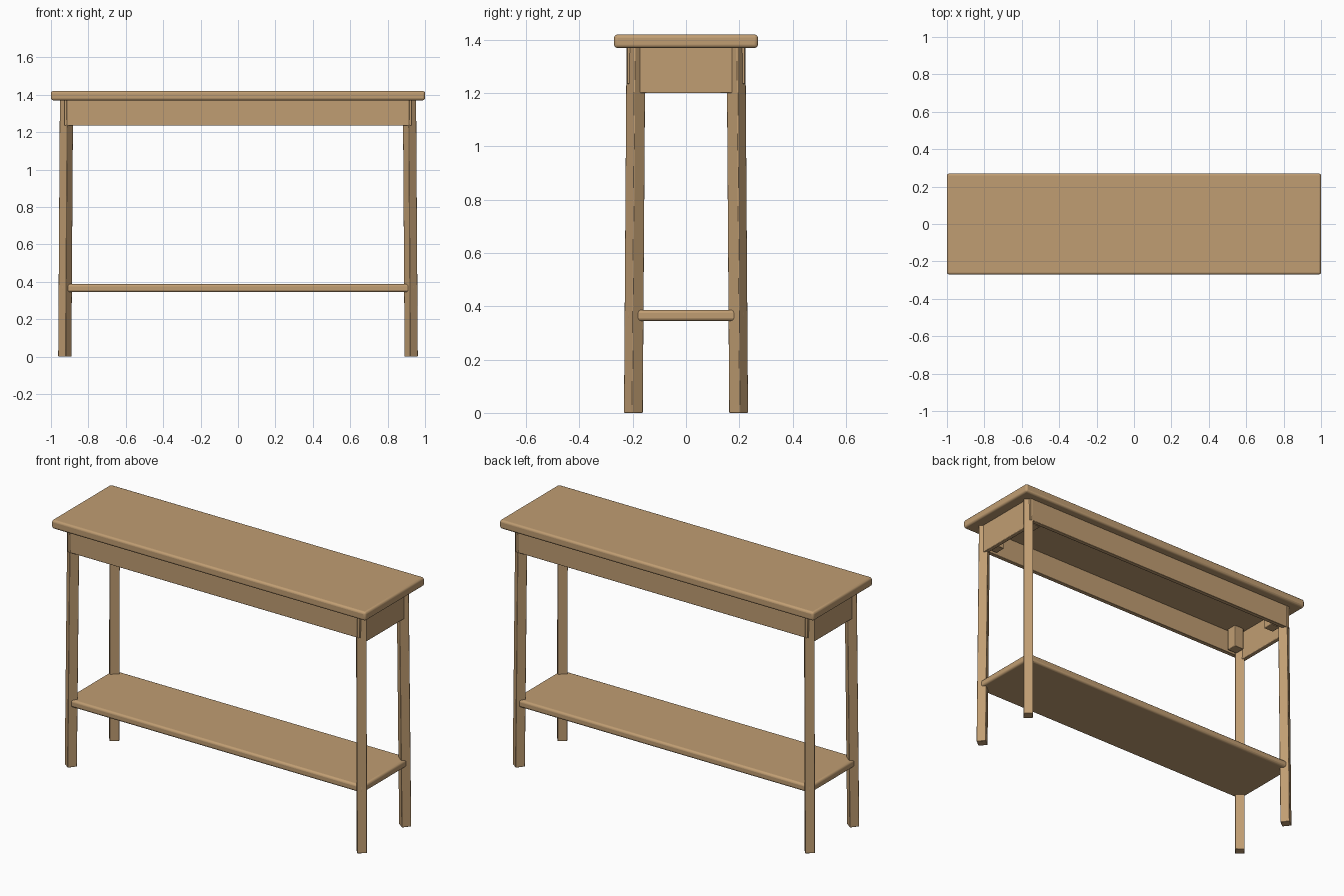
import bpy, bmesh
from math import radians
from mathutils import Matrix, Vector

if "Cube" in bpy.data.objects:
    bpy.data.objects.remove(bpy.data.objects["Cube"])

wood = bpy.data.materials.new("wood")
wood.diffuse_color = (0.53, 0.34, 0.17, 1)
wood.use_nodes = True
wood.node_tree.nodes["Principled BSDF"].inputs["Base Color"].default_value = wood.diffuse_color


def finish(obj, bevel, segments):
    obj.data.materials.append(wood)
    mod = obj.modifiers.new("soft_edges", 'BEVEL')
    mod.width, mod.segments = bevel, segments
    bpy.ops.object.select_all(action='DESELECT')
    obj.select_set(True)
    bpy.context.view_layer.objects.active = obj
    bpy.ops.object.shade_smooth_by_angle(angle=radians(35))


def box(name, x, y, z, bevel=0.003, segments=2):
    """Box from (min, max) ranges on each axis."""
    bm = bmesh.new()
    bmesh.ops.create_cube(bm, size=1)
    for v in bm.verts:
        v.co = Vector([(a + b) / 2 + c * abs(b - a) for (a, b), c in zip((x, y, z), v.co)])
    mesh = bpy.data.meshes.new(name)
    bm.to_mesh(mesh)
    bm.free()
    obj = bpy.data.objects.new(name, mesh)
    bpy.context.collection.objects.link(obj)
    finish(obj, bevel, segments)


def leg(name, sx, sy):
    """Square post turned towards its corner and slightly splayed."""
    bm = bmesh.new()
    bmesh.ops.create_cube(bm, size=1)
    turn = Matrix.Rotation(radians(38 * -sx * sy), 3, 'Z')
    for v in bm.verts:
        top = v.co.z > 0
        p = turn @ Vector((v.co.x * 0.052, v.co.y * 0.052, 0))
        cx, cy, z = (0.917, 0.188, 1.375) if top else (0.926, 0.1975, 0)
        v.co = (p.x + sx * cx, p.y + sy * cy, z)
    mesh = bpy.data.meshes.new(name)
    bm.to_mesh(mesh)
    bm.free()
    obj = bpy.data.objects.new(name, mesh)
    bpy.context.collection.objects.link(obj)
    finish(obj, 0.003, 2)


# Top board and lower shelf with rounded edges
box("table_top", (-1, 1), (-0.27, 0.27), (1.37, 1.42), 0.012, 3)
box("lower_shelf", (-0.945, 0.945), (-0.218, 0.218), (0.345, 0.387), 0.012, 3)

# Long and short aprons
for s, side in ((-1, "front"), (1, "back")):
    box(side + "_apron", (-0.93, 0.93), (s * 0.222, s * 0.197), (1.235, 1.372))
for s, side in ((-1, "left"), (1, "right")):
    box(side + "_apron", (s * 0.9375, s * 0.9125), (-0.2, 0.2), (1.2, 1.372))

# Legs and inner corner blocks
for sx, lr in ((-1, "left"), (1, "right")):
    for sy, fb in ((-1, "front"), (1, "back")):
        leg(f"{fb}_{lr}_leg", sx, sy)
        box(f"{fb}_{lr}_corner_block", (sx * 0.83, sx * 0.892),
            (sy * 0.125, sy * 0.187), (1.24, 1.372))
